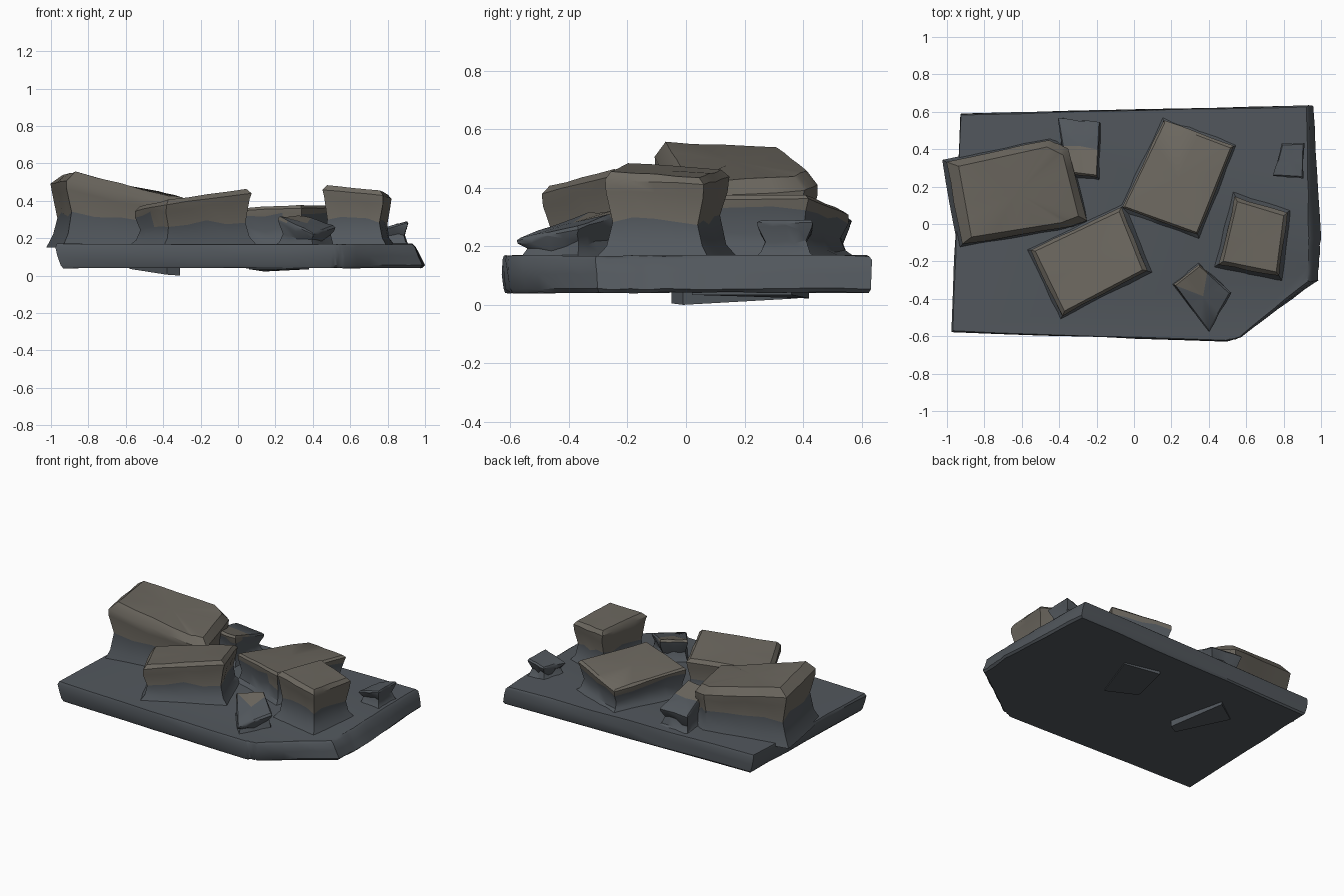
import bpy, bmesh, random
from mathutils import Vector

if "Cube" in bpy.data.objects:
    bpy.data.objects.remove(bpy.data.objects["Cube"])

random.seed(4)


def material(name, rgb):
    m = bpy.data.materials.new(name)
    m.diffuse_color = (*rgb, 1)
    m.use_nodes = True
    m.node_tree.nodes["Principled BSDF"].inputs["Base Color"].default_value = m.diffuse_color
    return m


GREY = material("slate_grey", (0.085, 0.097, 0.11))
TAN = material("weathered_tan", (0.15, 0.137, 0.115))


def split_edges(corners, n):
    """Closed loop of corner points with n points per side."""
    out = []
    for i, c in enumerate(corners):
        a, b = Vector(c), Vector(corners[(i + 1) % len(corners)])
        out += [a.lerp(b, k / n) for k in range(n)]
    return out


def loft(name, rings, tan_above=9.0, fan=True, angle=35):
    """Skin a stack of rings, cap both ends, colour faces by height."""
    bm = bmesh.new()
    loops = [[bm.verts.new(p) for p in r] for r in rings]
    n = len(rings[0])
    for lo, hi in zip(loops, loops[1:]):
        for i in range(n):
            j = (i + 1) % n
            bm.faces.new((lo[i], lo[j], hi[j], hi[i]))
    bm.faces.new(loops[0])
    top = bm.faces.new(loops[-1])
    if fan:
        bmesh.ops.poke(bm, faces=[top])
    bmesh.ops.recalc_face_normals(bm, faces=bm.faces)
    for f in bm.faces:
        f.material_index = int(f.calc_center_median().z > tan_above)
    me = bpy.data.meshes.new(name)
    bm.to_mesh(me)
    bm.free()
    me.materials.append(GREY)
    me.materials.append(TAN)
    ob = bpy.data.objects.new(name, me)
    bpy.context.collection.objects.link(ob)
    bpy.ops.object.select_all(action='DESELECT')
    ob.select_set(True)
    bpy.context.view_layer.objects.active = ob
    bpy.ops.object.shade_smooth_by_angle(angle=angle * 3.14159 / 180)


def jitter(s):
    return random.uniform(-s, s)


def rock(name, top, bevel=0.025, flare=0.035, tan_above=0.30):
    """Boulder from its tilted top outline: flared foot, waist, bevelled rim."""
    pts = split_edges(top, 4)
    c = sum(pts, Vector()) / len(pts)
    r = sum((p - c).xy.length for p in pts) / len(pts)
    # (outward offset, height fraction from foot to rim, height wobble)
    levels = [(flare, 0, 0), (-0.01, 0.2, 0.006), (-0.025, 0.5, 0.018),
              (-0.004, 0.86, 0.012), (0, 1, 0.003)]
    rings = []
    for off, t, wob in levels:
        k = 1 + off / r
        ring = []
        for p in pts:
            q = c.xy + (p.xy - c.xy) * k
            z = 0.15 + (p.z - bevel - 0.15) * t + jitter(wob)
            ring.append((q.x + jitter(0.004), q.y + jitter(0.004), z))
        rings.append(ring)
    k = 1 - bevel * 0.9 / r
    rings.append([(c.x + (p.x - c.x) * k, c.y + (p.y - c.y) * k,
                   p.z + jitter(0.003)) for p in pts])
    loft(name, rings, tan_above)


# Base slab, leaning outward at the lower right edge and the upper left edge
bottom = [(-0.91, 0.59), (0.96, 0.635), (1.0, -0.08), (0.985, -0.30),
          (0.57, -0.60), (0.50, -0.625), (-0.95, -0.575)]
upper = [(-0.935, 0.59), (0.935, 0.635), (0.945, -0.08), (0.94, -0.31),
         (0.57, -0.61), (0.50, -0.63), (-0.98, -0.58)]
lo = split_edges([(x, y, 0) for x, y in bottom], 6)
hi = split_edges([(x, y, 0) for x, y in upper], 6)
slab = []
for t, z, inset in [(0, 0.042, 0.985), (0, 0.055, 0.998), (0.5, 0.105, 1.0),
                    (0.9, 0.155, 0.998), (1, 0.168, 0.988)]:
    slab.append([(p.x * inset + jitter(0.003), p.y * inset + jitter(0.003),
                  z + jitter(0.003))
                 for p in (a.lerp(b, t) for a, b in zip(lo, hi))])
loft("base_slab", slab, fan=False)

# Large boulders
rock("left_boulder", [(-1.0, 0.33, 0.54), (-0.45, 0.45, 0.46), (-0.35, 0.40, 0.44),
                      (-0.255, 0.02, 0.42), (-0.36, -0.02, 0.43), (-0.92, -0.11, 0.555)],
     bevel=0.05, flare=0.02)
rock("front_boulder", [(-0.555, -0.14, 0.37), (-0.065, 0.09, 0.42),
                       (0.07, -0.25, 0.465), (-0.385, -0.49, 0.405)])
rock("back_boulder", [(0.16, 0.555, 0.32), (0.53, 0.415, 0.375),
                      (0.34, -0.06, 0.375), (-0.065, 0.085, 0.36)],
     bevel=0.015, tan_above=0.29)
rock("right_boulder", [(0.54, 0.145, 0.46), (0.82, 0.06, 0.435),
                       (0.775, -0.28, 0.455), (0.455, -0.215, 0.485)], tan_above=0.31)

# Small stones
rock("back_stone", [(-0.41, 0.565, 0.30), (-0.18, 0.545, 0.29),
                    (-0.195, 0.25, 0.37), (-0.36, 0.27, 0.37)],
     bevel=0.012, flare=0.03, tan_above=0.332)
rock("front_stone", [(0.35, -0.215, 0.32), (0.52, -0.37, 0.27),
                     (0.40, -0.58, 0.23), (0.21, -0.325, 0.315)],
     bevel=0.012, flare=0.02, tan_above=0.298)
rock("edge_stone", [(0.79, 0.43, 0.26), (0.91, 0.435, 0.29),
                    (0.905, 0.245, 0.29), (0.745, 0.255, 0.25)],
     bevel=0.01, flare=0.02, tan_above=9)

# Tilted boulder undersides poking through the slab's bottom
for name, tip in [
        ("left_underside", [(-0.40, 0.38, 0.022), (-0.31, -0.01, 0.0),
                            (-0.38, -0.05, 0.005), (-0.58, 0.25, 0.036)]),
        ("back_underside", [(0.14, 0.42, 0.022), (0.38, 0.36, 0.034),
                            (0.26, 0.02, 0.034), (0.06, 0.12, 0.034)])]:
    loft(name, [tip, [(x, y, 0.07) for x, y, z in tip]], fan=False)
